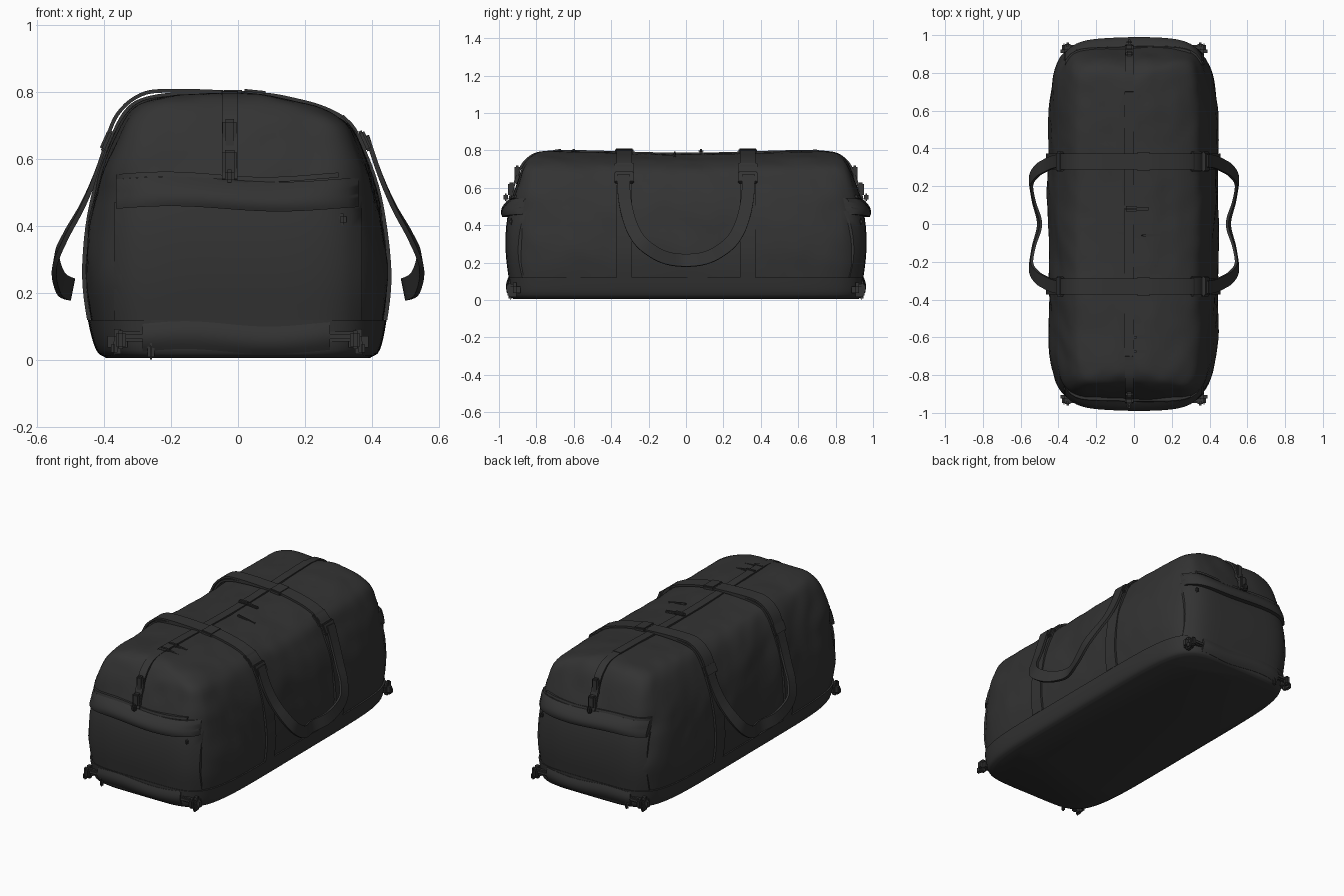
import bpy, bmesh, math
from mathutils import Vector, noise

if "Cube" in bpy.data.objects:
    bpy.data.objects.remove(bpy.data.objects["Cube"])

fabric = bpy.data.materials.new("charcoal fabric")
fabric.use_nodes = True
COLOUR = (0.033, 0.033, 0.033, 1)
fabric.diffuse_color = COLOUR
fabric.node_tree.nodes["Principled BSDF"].inputs["Base Color"].default_value = COLOUR
fabric.node_tree.nodes["Principled BSDF"].inputs["Roughness"].default_value = 0.8


def finish(name, bm, angle=40):
    bmesh.ops.recalc_face_normals(bm, faces=bm.faces)
    mesh = bpy.data.meshes.new(name)
    bm.to_mesh(mesh)
    bm.free()
    ob = bpy.data.objects.new(name, mesh)
    bpy.context.collection.objects.link(ob)
    mesh.materials.append(fabric)
    bpy.ops.object.select_all(action="DESELECT")
    ob.select_set(True)
    bpy.context.view_layer.objects.active = ob
    bpy.ops.object.shade_smooth_by_angle(angle=math.radians(angle))
    return ob


def spline(points, steps=5):
    """Catmull-Rom curve through the points."""
    p = [Vector(q) for q in points]
    p = [2 * p[0] - p[1]] + p + [2 * p[-1] - p[-2]]
    out = []
    for a, b, c, d in zip(p, p[1:], p[2:], p[3:]):
        for i in range(steps):
            t = i / steps
            out.append(0.5 * (2 * b + (c - a) * t + (2 * a - 5 * b + 4 * c - d) * t * t
                              + (3 * b - a - 3 * c + d) * t ** 3))
    return out + [p[-2]]


def bridge(bm, rings, closed=True):
    for a, b in zip(rings, rings[1:]):
        n = len(a)
        for i in range(n if closed else n - 1):
            j = (i + 1) % n
            bm.faces.new((a[i], a[j], b[j], b[i]))


def ribbon(name, points, width, thick, centre, steps=5):
    """Flat strap along a path, facing away from the centre axis given per point."""
    path = spline(points, steps)
    bm = bmesh.new()
    rings = []
    for i, p in enumerate(path):
        tan = (path[min(i + 1, len(path) - 1)] - path[max(i - 1, 0)]).normalized()
        side = tan.cross(p - centre(p)).normalized()
        out = side.cross(tan).normalized()
        rings.append([bm.verts.new(p + side * s * width / 2 + out * o * thick / 2)
                      for s, o in ((-1, -1), (1, -1), (1, 1), (-1, 1))])
    bridge(bm, rings)
    bm.faces.new(rings[0])
    bm.faces.new(rings[-1])
    return finish(name, bm)


def block(name, loc, size, bevel=0.008, rot=0.0):
    bm = bmesh.new()
    bmesh.ops.create_cube(bm, size=1)
    for v in bm.verts:
        v.co = Vector(a * b for a, b in zip(v.co, size))
    bmesh.ops.bevel(bm, geom=bm.edges[:], offset=bevel, segments=2, affect="EDGES")
    ob = finish(name, bm)
    ob.location = loc
    ob.rotation_euler.y = rot
    return ob


# Body outline by height: z, right edge, left edge, half length
PROFILE = spline([
    (0.006, -0.385, 0.385, 0.915), (0.03, -0.415, 0.415, 0.935), (0.12, -0.44, 0.435, 0.942),
    (0.25, -0.455, 0.448, 0.952), (0.4, -0.445, 0.434, 0.952), (0.52, -0.42, 0.41, 0.935),
    (0.62, -0.387, 0.372, 0.905), (0.7, -0.352, 0.33, 0.875), (0.745, -0.32, 0.25, 0.845),
    (0.768, -0.28, 0.165, 0.815), (0.782, -0.21, 0.09, 0.775), (0.788, -0.1, 0, 0.72)], 4)


def power(z):
    """Corners are squarer towards the top."""
    return 6 + 20 * max(0, z - 0.5)


def section(z):
    for a, b in zip(PROFILE, PROFILE[1:]):
        if z <= b[0]:
            return a.lerp(b, max(0, (z - a[0]) / (b[0] - a[0])))
    return PROFILE[-1]


def end_depth(x, z):
    _, lo, hi, length = section(z)
    u = min(0.97, abs((2 * x - lo - hi) / (hi - lo)))
    return length * (1 - u ** power(z)) ** (1 / power(z))


# Unit square outline, rounded into a superellipse at each height
NY, NX = 64, 28
square = ([(1, -1 + 2 * i / NY) for i in range(NY)] + [(1 - 2 * i / NX, 1) for i in range(NX)]
          + [(-1, 1 - 2 * i / NY) for i in range(NY)] + [(-1 + 2 * i / NX, -1) for i in range(NX)])


def shell(name, rows, grow, wrinkle):
    bm = bmesh.new()
    rings = []
    for z, lo, hi, length in rows:
        ring = []
        n = power(z)
        for a, b in square:
            k = (abs(a) ** n + abs(b) ** n) ** (-1 / n)
            u, v = a * k, b * k
            p = Vector(((lo + hi) / 2 + u * ((hi - lo) / 2 + grow), v * (length + grow), z))
            q = Vector((p.x * 5, p.y * 4, p.z * 4 + p.y * 2))
            fold = noise.noise(q) + 0.5 * noise.noise(q * 2.3)
            fade = min(1, max(0, (z - 0.1) / 0.15)) * wrinkle
            p += Vector((u, v, 3 * max(0, z - 0.6))) * fold * fade
            p.z -= 0.04 * max(0, z - 0.6) * math.cos(p.y * 4.2)
            ring.append(bm.verts.new(p))
        rings.append(ring)
    bridge(bm, rings)
    bm.faces.new(rings[0])
    bm.faces.new(rings[-1])
    return finish(name, bm, 60)


shell("bag_body", PROFILE, 0, 0.011)
shell("base_panel", [r for r in PROFILE if r[0] <= 0.125], 0.009, 0)


def end_patch(name, s, x0, x1, z0, z1, bulge, nx=24, nz=10):
    """Cloth panel lying on one end of the bag; bulge(u, v) is its outward offset."""
    bm = bmesh.new()
    layers = []
    for inner in (0, 1):
        rows = []
        for j in range(nz + 1):
            v = j / nz
            row = []
            for i in range(nx + 1):
                u = i / nx
                x = x0 + (x1 - x0) * u
                z = z0 + (z1 - z0) * v + 0.008 * math.sin(u * 7)
                y = end_depth(x, z) + (-0.02 if inner else bulge(u, v))
                row.append(bm.verts.new((x, s * y, z)))
            rows.append(row)
        bridge(bm, rows, False)
        layers.append(rows)
    rims = [r[0] + [row[-1] for row in r[1:]] + r[-1][-2::-1] + [row[0] for row in r[-2:0:-1]]
            for r in layers]
    bridge(bm, rims)
    return finish(name, bm)


mid = -0.025
for s, end in ((-1, "front"), (1, "back")):
    # Pocket panel, hooded flap and flap seam
    end_patch(end + "_pocket", s, -0.37, 0.37, 0.1, 0.47,
              lambda u, v: 0.005 + 0.007 * math.sin(math.pi * u) ** 0.5 * math.sin(math.pi * v))
    end_patch(end + "_flap", s, -0.365, 0.36, 0.452, 0.54,
              lambda u, v: 0.01 + 0.036 * math.sin(math.pi * min(1, 0.25 + v * 0.75))
              * (0.5 + 0.5 * math.sin(math.pi * u)))
    end_patch(end + "_flap_seam", s, -0.365, 0.3, 0.54, 0.555, lambda u, v: 0.01, nz=2)
    # Closing strap with its buckle
    strap = [(mid, s * (end_depth(mid, z) + 0.013), z) for z in (0.54, 0.58, 0.64, 0.7, 0.745)]
    strap += [(mid, s * 0.8, 0.783), (mid, s * 0.7, 0.796)]
    ribbon(end + "_closing_strap", strap, 0.046, 0.012, lambda p: Vector((mid, 0, 0.4)))
    block(end + "_strap_tab", (mid, s * 0.902, 0.67), (0.042, 0.03, 0.1))
    block(end + "_buckle", (mid, s * 0.935, 0.59), (0.045, 0.035, 0.075))
    block(end + "_buckle_tip", (mid, s * 0.963, 0.55), (0.028, 0.025, 0.04))
    # Snap stud
    block(end + "_snap", (0.31, s * (end_depth(0.31, 0.42) + 0.008), 0.42),
          (0.028, 0.02, 0.036), 0.009)
    # Lower grab pad and the rod behind it
    end_patch(end + "_grab_pad", s, -0.285, 0.275, 0.025, 0.108,
              lambda u, v: 0.011 + 0.012 * math.sin(math.pi * v), nz=6)
    block(end + "_grab_rod", (0, s * 0.932, 0.07), (0.72, 0.03, 0.03))
    # Corner fittings
    for side, label in ((-1, "right"), (1, "left")):
        tag = end + "_" + label
        block(tag + "_corner_guard", (side * 0.36, s * 0.915, 0.055), (0.06, 0.06, 0.075), 0.02)
        block(tag + "_corner_clip", (side * 0.35, s * 0.945, 0.06), (0.03, 0.03, 0.055))
        block(tag + "_corner_hook", (side * 0.37, s * 0.935, 0.035), (0.02, 0.04, 0.04))
    block(end + "_pull_tab", (-0.26, s * 0.94, 0.03), (0.022, 0.02, 0.058))

# Top zip with covering strip and pulls
ribbon("zip_cover", [(mid, y / 10, 0.79 - 0.008 * math.cos(y * 0.42)) for y in range(-7, 8, 2)],
       0.05, 0.012, lambda p: Vector((mid, p.y, 0)))
for i, y in enumerate((0.08, -0.6, -0.675)):
    block("zip_slider_%d" % i, (mid + 0.01, y, 0.796), (0.07, 0.028, 0.022))
    block("zip_pull_%d" % i, (mid + 0.07, y, 0.79), (0.07, 0.018, 0.014), 0.004, 0.1)
block("top_label_patch", (0.1, -0.06, 0.775), (0.12, 0.014, 0.014), 0.004, 0.2)

# Wrapping bands: up one side, over the top, down the other
right = [(r[1] - 0.005, r[0]) for r in PROFILE[8::2]]
left = [(r[2] + 0.005, r[0]) for r in PROFILE[8::2]]
wrap = [(x, z + 0.01 * max(0, (z - 0.5) / 0.29)) for x, z in right + left[::-1]]
for y, where in ((-0.33, "front"), (0.33, "back")):
    ribbon(where + "_band", [(x, y, z) for x, z in wrap], 0.085, 0.012,
           lambda p: Vector((0, p.y, 0.3)), 2)
    # Strap lifting off the right shoulder
    ribbon(where + "_shoulder_strap",
           [(0.085, y, 0.79), (-0.03, y, 0.8), (-0.2, y, 0.805), (-0.29, y, 0.793),
            (-0.36, y, 0.735), (-0.4, y, 0.64)],
           0.085, 0.011, lambda p: Vector((0, p.y, 0.3)))
    block(where + "_top_keeper", (0.05, y, 0.796), (0.075, 0.1, 0.022), 0.006, 0.1)
    block(where + "_left_keeper", (0.33, y, 0.7), (0.08, 0.105, 0.022), 0.006, 0.85)
    for x, a, label in ((-0.392, -1.15, "right"), (0.378, 1.15, "left")):
        block(where + "_" + label + "_stitch_patch", (x, y, 0.655), (0.065, 0.105, 0.022), 0.006, a)

# Hanging carry handles, one per side
half = [(0.385, 0.335, 0.67), (0.422, 0.33, 0.56), (0.465, 0.312, 0.46),
        (0.515, 0.28, 0.37), (0.545, 0.225, 0.295), (0.53, 0.12, 0.23)]
arc = half + [(0.5, 0, 0.212)] + [(x, -y, z) for x, y, z in half[::-1]]
for side, label in ((-1, "right"), (1, "left")):
    ribbon(label + "_carry_handle", [(side * x, y, z) for x, y, z in arc], 0.068, 0.014,
           lambda p: Vector((0, p.y, p.z - 0.1)), 6)
